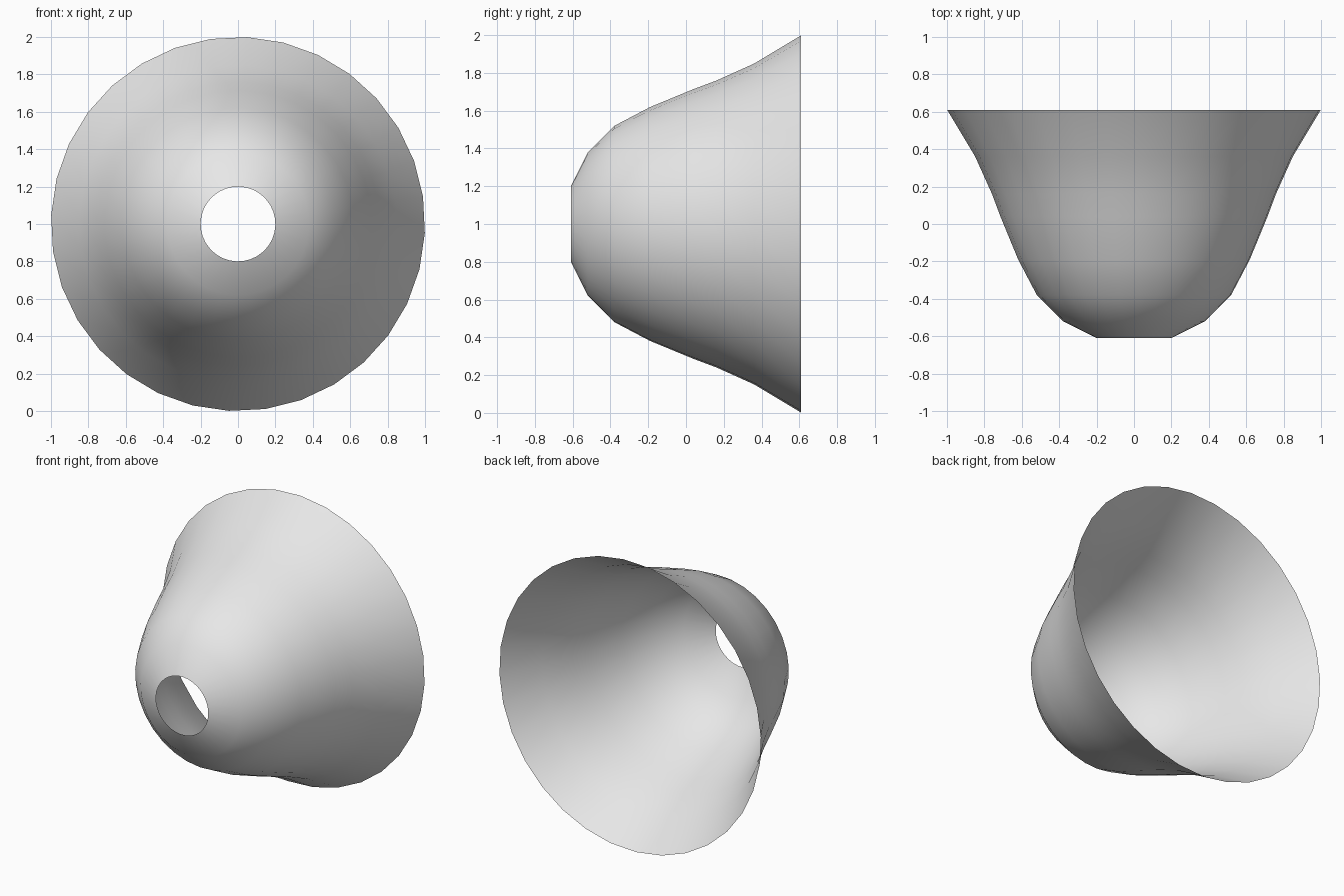
import bpy
import bmesh
from math import sin, cos, tau, radians

if "Cube" in bpy.data.objects:
    bpy.data.objects.remove(bpy.data.objects["Cube"], do_unlink=True)

SIDES = 32
TURN = radians(2.8)

# Shell profile from the small front hole to the wide back rim: (depth, radius)
PROFILE = [(-0.61, 0.20), (-0.52, 0.38), (-0.38, 0.52), (-0.19, 0.62),
           (0.04, 0.715), (0.16, 0.76), (0.36, 0.85), (0.61, 1.0)]


def make_material(name, color):
    mat = bpy.data.materials.new(name)
    mat.use_nodes = True
    mat.diffuse_color = color
    mat.node_tree.nodes["Principled BSDF"].inputs["Base Color"].default_value = color
    return mat


def lathe(name, profile, mat):
    """Revolve a profile around the front-to-back axis as an open shell."""
    bm = bmesh.new()
    rings = []
    for y, r in profile:
        angles = [tau * i / SIDES + TURN for i in range(SIDES)]
        rings.append([bm.verts.new((r * sin(a), y, 1 + r * cos(a))) for a in angles])
    for inner, outer in zip(rings, rings[1:]):
        for i in range(SIDES):
            j = (i + 1) % SIDES
            face = bm.faces.new((inner[i], inner[j], outer[j], outer[i]))
            face.smooth = True
    mesh = bpy.data.meshes.new(name)
    bm.to_mesh(mesh)
    bm.free()
    mesh.materials.append(mat)
    obj = bpy.data.objects.new(name, mesh)
    bpy.context.collection.objects.link(obj)
    return obj


# Open bell-shaped shade
lathe("bell_shade", PROFILE, make_material("light_grey", (0.8, 0.8, 0.8, 1)))
